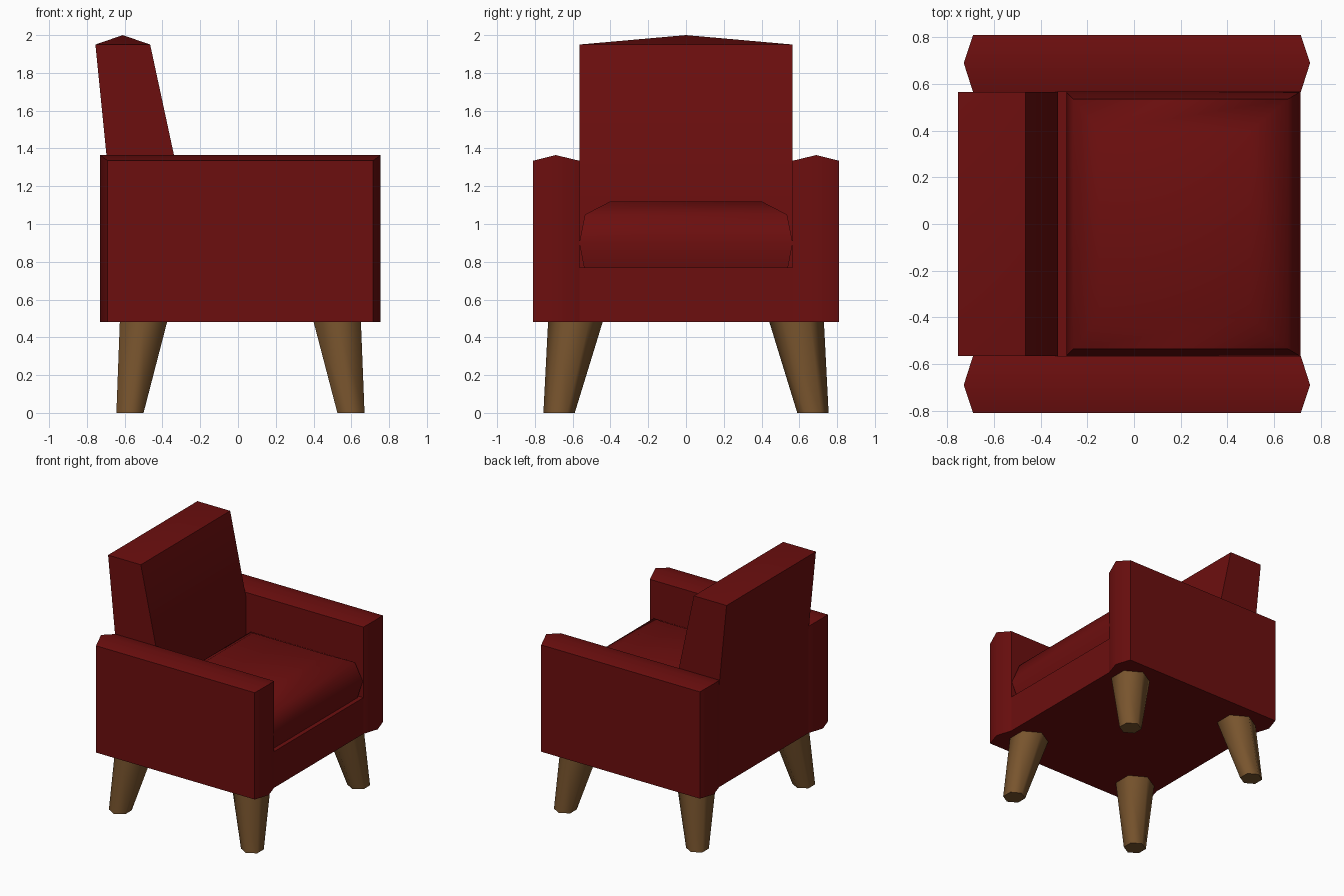
import bpy, bmesh, math

if "Cube" in bpy.data.objects:
    bpy.data.objects.remove(bpy.data.objects["Cube"])


def material(name, rgb):
    m = bpy.data.materials.new(name)
    m.diffuse_color = (*rgb, 1)
    m.use_nodes = True
    m.node_tree.nodes["Principled BSDF"].inputs["Base Color"].default_value = m.diffuse_color
    return m


RED = material("dark red fabric", (0.15, 0.0045, 0.0045))
WOOD = material("brown wood", (0.19, 0.09, 0.027))


def loft(name, rings, mat, apex=None, angle=50):
    """Skin a stack of equal-length rings, cap both ends (optionally to a point)."""
    bm = bmesh.new()
    vs = [[bm.verts.new(p) for p in ring] for ring in rings]
    n = len(vs[0])
    for a, b in zip(vs, vs[1:]):
        for i in range(n):
            j = (i + 1) % n
            bm.faces.new((a[i], a[j], b[j], b[i]))
    bm.faces.new(vs[0][::-1])
    if apex:
        tip = bm.verts.new(apex)
        for i in range(n):
            bm.faces.new((vs[-1][i], vs[-1][(i + 1) % n], tip))
    else:
        bm.faces.new(vs[-1])
    bmesh.ops.recalc_face_normals(bm, faces=bm.faces)
    me = bpy.data.meshes.new(name)
    bm.to_mesh(me)
    bm.free()
    me.materials.append(mat)
    ob = bpy.data.objects.new(name, me)
    bpy.context.collection.objects.link(ob)
    bpy.ops.object.select_all(action='DESELECT')
    ob.select_set(True)
    bpy.context.view_layer.objects.active = ob
    bpy.ops.object.shade_smooth_by_angle(angle=math.radians(angle))
    return ob


def rect(x0, x1, hy, z):
    return [(x0, -hy, z), (x1, -hy, z), (x1, hy, z), (x0, hy, z)]


def hexagon(cx, cy, r, z):
    return [(cx + r * math.sin(k * math.pi / 3), cy + r * math.cos(k * math.pi / 3), z)
            for k in range(6)]


# Seat base between the arms
loft("seat_base", [rect(-0.69, 0.715, 0.57, 0.48), rect(-0.69, 0.715, 0.57, 0.77)], RED)

# Backrest: upright at the bottom, tapering above, shallow pyramid top
loft("backrest", [rect(-0.69, -0.325, 0.565, 0.77),
                  rect(-0.69, -0.325, 0.565, 1.30),
                  rect(-0.755, -0.465, 0.565, 1.95)], RED, apex=(-0.61, 0, 2.0))

# Puffy seat cushion
loft("seat_cushion", [rect(-0.26, 0.68, 0.54, 0.77),
                      rect(-0.29, 0.71, 0.565, 0.90),
                      rect(-0.26, 0.66, 0.535, 1.05),
                      rect(-0.15, 0.50, 0.40, 1.12)], RED)

for side, s in (("right", -1), ("left", 1)):
    # Arm: three upright outlines, the middle one slightly larger
    outline = [(0.565, -0.69, 0.715, 1.335), (0.69, -0.73, 0.755, 1.365),
               (0.81, -0.69, 0.715, 1.335)]
    loft(side + "_arm", [[(x0, s * y, 0.48), (x1, s * y, 0.48), (x1, s * y, z), (x0, s * y, z)]
                         for y, x0, x1, z in outline], RED)
    # Splayed six-sided tapered legs
    for end, xb, xt in (("back", -0.572, -0.50), ("front", 0.598, 0.525)):
        loft(f"{end}_{side}_leg", [hexagon(xb, s * 0.672, 0.083, 0),
                                   hexagon(xt, s * 0.585, 0.145, 0.485)], WOOD, angle=65)
